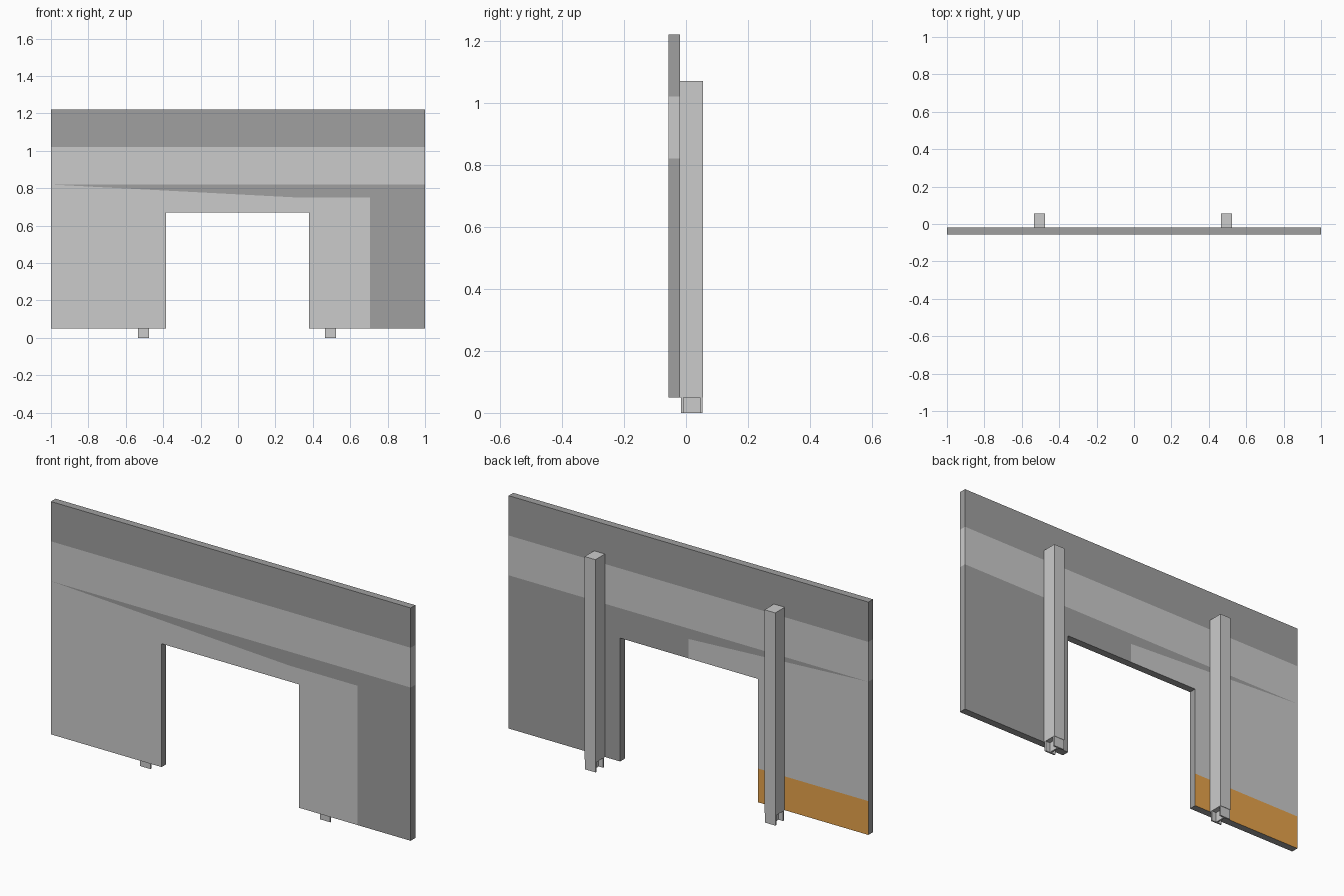
import bpy, bmesh
from mathutils import Vector

if "Cube" in bpy.data.objects:
    bpy.data.objects.remove(bpy.data.objects["Cube"])


def material(name, rgb):
    m = bpy.data.materials.new(name)
    m.diffuse_color = (*rgb, 1)
    m.use_nodes = True
    m.node_tree.nodes["Principled BSDF"].inputs["Base Color"].default_value = m.diffuse_color
    return m


LIGHT, DARK, MID, BROWN = range(4)
MATS = [material("light_grey", (.8, .8, .8)), material("dark_grey", (.35, .35, .35)),
        material("mid_grey", (.52, .52, .52)), material("brown", (.8, .37, .07))]


def finish(bm, name, mats=()):
    bmesh.ops.recalc_face_normals(bm, faces=bm.faces)
    me = bpy.data.meshes.new(name)
    bm.to_mesh(me)
    bm.free()
    for m in mats:
        me.materials.append(m)
    ob = bpy.data.objects.new(name, me)
    bpy.context.collection.objects.link(ob)
    return ob


def prism(name, pts, z0, z1):
    bm = bmesh.new()
    f = bm.faces.new([bm.verts.new((x, y, z0)) for x, y in pts])
    ext = bmesh.ops.extrude_face_region(bm, geom=[f], use_keep_orig=True)
    bmesh.ops.translate(bm, vec=(0, 0, z1 - z0),
                        verts=[v for v in ext["geom"] if isinstance(v, bmesh.types.BMVert)])
    return finish(bm, name)


# Sign panel: a sheet with a doorway opening, thickened towards the back
Y0, Y1 = -.057, -.02
XS = [-1, -.385, 0, .38, .705, 1]
ZS = [.05, .22, .67, .75, .82, 1.02, 1.22]


def slant(x):
    return .82 - .07 * (x + 1) / 1.33


bm = bmesh.new()
grid = [[bm.verts.new((x, Y0, z)) for z in ZS] for x in XS]
for i in range(len(XS) - 1):
    for k in range(len(ZS) - 1):
        if i in (1, 2) and k < 2:
            continue
        bm.faces.new((grid[i][k], grid[i + 1][k], grid[i + 1][k + 1], grid[i][k + 1]))
bmesh.ops.delete(bm, geom=[v for v in bm.verts if not v.link_faces], context='VERTS')
bmesh.ops.bisect_plane(bm, geom=bm.verts[:] + bm.edges[:] + bm.faces[:],
                       plane_co=(-1, 0, .82), plane_no=Vector((.07, 0, 1.33)))
ext = bmesh.ops.extrude_face_region(bm, geom=bm.faces[:], use_keep_orig=True)
bmesh.ops.translate(bm, vec=(0, Y1 - Y0, 0),
                    verts=[v for v in ext["geom"] if isinstance(v, bmesh.types.BMVert)])

# Painted bands, lower front field and brown patch on the rear
for f in bm.faces:
    c = f.calc_center_median()
    field = c.z < max(slant(c.x), .75)
    f.material_index = LIGHT if .82 < c.z < 1.02 else DARK
    if c.y < Y0 + .001 and c.x < .705 and field:
        f.material_index = LIGHT if c.z < .22 else MID
    elif c.y > Y1 - .001 and c.x < 0 and field:
        f.material_index = BROWN if c.z < .22 else LIGHT
finish(bm, "sign_panel", MATS)

# Two rear posts: boxed sleeve with an I-beam foot showing below
for side, x in (("left", -.505), ("right", .495)):
    w = .03
    prism(side + "_post", [(x - w, -.02), (x + w, -.02), (x + w, .055), (x - w, .055)], .05, 1.07)
    b, t, a, d, g = .029, .004, -.016, .053, .008
    prism(side + "_post_foot",
          [(x - b, a), (x + b, a), (x + b, a + g), (x + t, a + g), (x + t, d - g), (x + b, d - g),
           (x + b, d), (x - b, d), (x - b, d - g), (x - t, d - g), (x - t, a + g), (x - b, a + g)],
          0, .05)
